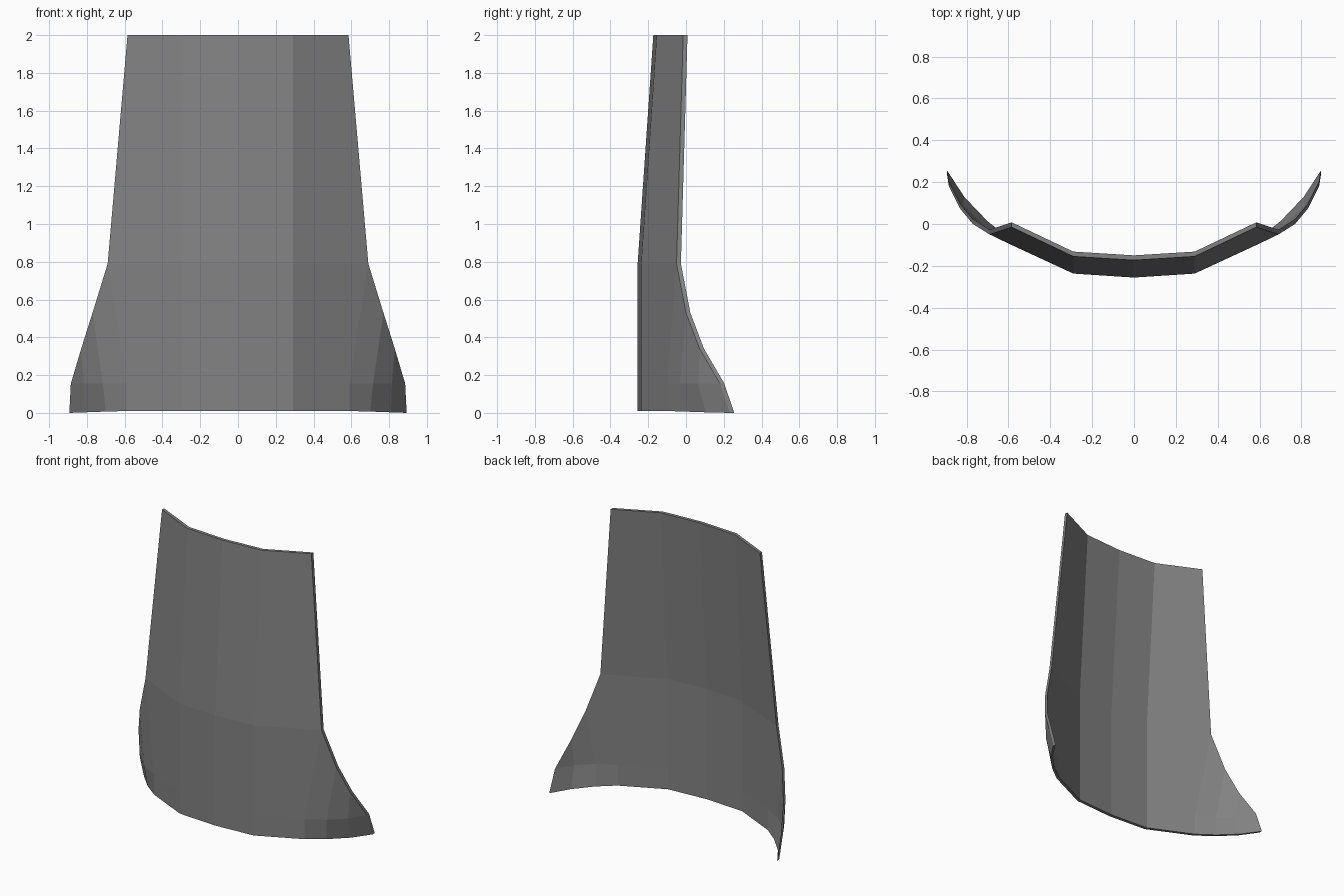
import bpy, bmesh
from mathutils import Vector

if "Cube" in bpy.data.objects:
    bpy.data.objects.remove(bpy.data.objects["Cube"])

THICK = 0.023  # plate thickness, front to back

grey = bpy.data.materials.new("plate grey")
grey.diffuse_color = (0.225, 0.225, 0.225, 1)
grey.use_nodes = True
grey.node_tree.nodes["Principled BSDF"].inputs["Base Color"].default_value = grey.diffuse_color

# Outer surface, right half: rows of points from the centre line outwards
top = [(0, -.173, 2), (.29, -.155, 2), (.585, -.015, 2)]
waist = [(0, -.256, .79), (.29, -.237, .79), (.69, -.05, .79)]
low = [(0, -.256, .155), (.29, -.237, .155), (.59, -.098, .155),
       (.715, -.03, .155), (.815, .065, .155), (.885, .18, .155)]
hem = [(0, -.256, .01), (.29, -.237, .01), (.59, -.096, .01),
       (.70, -.01, .007), (.81, .105, .003), (.893, .232, 0)]
# Sloping edge of the flared wing, waist down to the low row
edge = [waist[2], (.77, 0, .53), (.83, .072, .34), low[5]]


def strip(upper, lower):
    """Quads between two rows of points."""
    return [(upper[i], lower[i], lower[i + 1], upper[i + 1])
            for i in range(min(len(upper), len(lower)) - 1)]


half = strip(top, waist) + strip(waist, low) + strip(low, hem) + strip(edge, low[2:])

# Shell: both halves, welded, then thickened straight backwards
bm = bmesh.new()
for side in (1, -1):
    for quad in half:
        pts = list(dict.fromkeys(quad))  # wing tip collapses to a triangle
        bm.faces.new([bm.verts.new((side * x, y, z)) for x, y, z in pts])
bmesh.ops.remove_doubles(bm, verts=bm.verts[:], dist=1e-4)
back = bmesh.ops.extrude_face_region(bm, geom=bm.faces[:], use_keep_orig=True)
bmesh.ops.translate(bm, vec=Vector((0, THICK, 0)),
                    verts=[g for g in back["geom"] if isinstance(g, bmesh.types.BMVert)])
bmesh.ops.recalc_face_normals(bm, faces=bm.faces[:])

mesh = bpy.data.meshes.new("curved_plate")
bm.to_mesh(mesh)
bm.free()
mesh.materials.append(grey)
bpy.context.collection.objects.link(bpy.data.objects.new("curved_plate", mesh))
